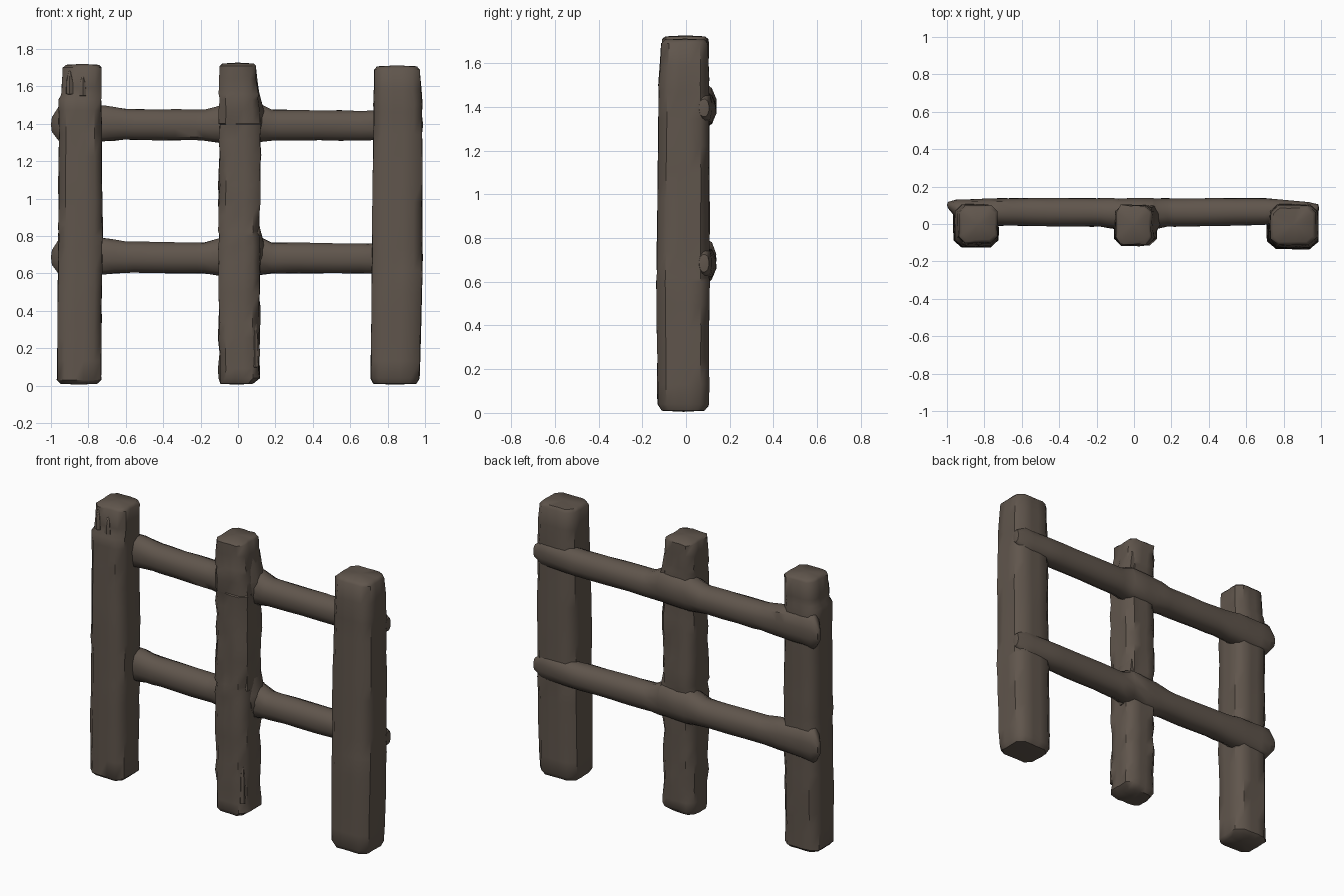
import bpy, bmesh, math, random
from mathutils import Vector

cube = bpy.data.objects.get("Cube")
if cube:
    bpy.data.objects.remove(cube, do_unlink=True)

random.seed(7)

wood = bpy.data.materials.new("weathered_brown_wood")
wood.use_nodes = True
COLOUR = (0.117, 0.092, 0.073, 1)
wood.diffuse_color = COLOUR
bsdf = wood.node_tree.nodes["Principled BSDF"]
bsdf.inputs["Base Color"].default_value = COLOUR
bsdf.inputs["Roughness"].default_value = 0.9


def smooth_mix(stations, t):
    """Interpolate (position, lo_a, hi_a, lo_b, hi_b) stations at t."""
    for s, e in zip(stations, stations[1:]):
        if t <= e[0]:
            f = (t - s[0]) / (e[0] - s[0])
            return [u + (v - u) * f for u, v in zip(s[1:], e[1:])]
    return stations[-1][1:]


def hewn_beam(name, stations, axis, step, sides, power, rough):
    """Loft a roughly hewn timber through rectangular bounds along an axis."""
    bm = bmesh.new()
    start, end = stations[0][0], stations[-1][0]
    count = round((end - start) / step)
    cuts = {start + (end - start) * i / count for i in range(count + 1)}
    cuts = sorted(cuts | {s[0] for s in stations})
    cuts = [c for i, c in enumerate(cuts) if i == 0 or c - cuts[i - 1] > 0.004]
    rings = []
    for t in cuts:
        a0, a1, b0, b1 = smooth_mix(stations, t)
        ring = []
        for k in range(sides):
            ang = math.tau * (k + 0.5) / sides
            c, s = math.cos(ang), math.sin(ang)
            r = (abs(c) ** power + abs(s) ** power) ** (-1 / power)
            r *= 1 + random.uniform(-rough, rough)
            a = (a0 + a1) / 2 + (a1 - a0) / 2 * r * c
            b = (b0 + b1) / 2 + (b1 - b0) / 2 * r * s
            ring.append(bm.verts.new((a, b, t) if axis == "z" else (t, a, b)))
        rings.append(ring)
    for low, high in zip(rings, rings[1:]):
        for k in range(sides):
            n = (k + 1) % sides
            bm.faces.new((low[k], low[n], high[n], high[k]))
    # Slightly domed end caps
    for ring, out in ((rings[0], -0.005), (rings[-1], 0.005)):
        centre = sum((v.co for v in ring), Vector()) / sides
        centre[2 if axis == "z" else 0] += out
        tip = bm.verts.new(centre)
        for k in range(sides):
            bm.faces.new((ring[k], ring[(k + 1) % sides], tip))
    bmesh.ops.recalc_face_normals(bm, faces=bm.faces)
    mesh = bpy.data.meshes.new(name)
    bm.to_mesh(mesh)
    bm.free()
    mesh.materials.append(wood)
    obj = bpy.data.objects.new(name, mesh)
    bpy.context.collection.objects.link(obj)
    bpy.ops.object.select_all(action="DESELECT")
    obj.select_set(True)
    bpy.context.view_layer.objects.active = obj
    bpy.ops.object.shade_smooth_by_angle(angle=math.radians(45))
    return obj


# Posts: height, then x and y bounds
hewn_beam("right_post", [
    (0.01, -0.95, -0.75, -0.10, 0.08), (0.03, -0.968, -0.732, -0.12, 0.10),
    (0.8, -0.96, -0.725, -0.125, 0.108), (1.53, -0.957, -0.73, -0.12, 0.105),
    (1.555, -0.945, -0.73, -0.105, 0.10), (1.70, -0.937, -0.73, -0.10, 0.10),
    (1.715, -0.92, -0.745, -0.085, 0.085)], "z", 0.12, 16, 7, 0.025)
hewn_beam("middle_post", [
    (0.01, -0.09, 0.08, -0.09, 0.07), (0.04, -0.102, 0.115, -0.11, 0.095),
    (0.8, -0.102, 0.115, -0.112, 0.10), (1.40, -0.10, 0.12, -0.112, 0.10),
    (1.53, -0.10, 0.112, -0.115, 0.10), (1.71, -0.10, 0.092, -0.105, 0.10),
    (1.722, -0.085, 0.08, -0.09, 0.085)], "z", 0.08, 16, 6, 0.055)
hewn_beam("left_post", [
    (0.01, 0.725, 0.955, -0.11, 0.085), (0.04, 0.71, 0.97, -0.13, 0.105),
    (0.6, 0.715, 0.985, -0.135, 0.108), (1.5, 0.725, 0.985, -0.125, 0.105),
    (1.69, 0.73, 0.972, -0.113, 0.10), (1.707, 0.745, 0.955, -0.095, 0.085)],
    "z", 0.12, 16, 7, 0.02)

# Rails: length, then y and z bounds, flared where they meet the posts
for name, z in (("upper_rail", 1.395), ("lower_rail", 0.685)):
    hewn_beam(name, [
        (-0.995, 0.085, 0.118, z - 0.04, z + 0.04),
        (-0.95, 0.03, 0.13, z - 0.10, z + 0.11),
        (-0.72, -0.01, 0.138, z - 0.09, z + 0.105),
        (-0.6, -0.01, 0.138, z - 0.082, z + 0.085),
        (-0.18, -0.015, 0.138, z - 0.085, z + 0.08),
        (-0.08, -0.03, 0.138, z - 0.10, z + 0.11),
        (0.10, -0.03, 0.138, z - 0.095, z + 0.12),
        (0.18, -0.015, 0.138, z - 0.085, z + 0.08),
        (0.70, -0.005, 0.138, z - 0.085, z + 0.075),
        (0.93, 0.03, 0.118, z - 0.08, z + 0.08),
        (0.985, 0.06, 0.105, z - 0.04, z + 0.04)],
        "x", 0.11, 12, 2.5, 0.03)

# Wedge-like fillets where the rails run into the middle post
for name, z in (("upper_fillet", 1.47), ("lower_fillet", 0.76)):
    hewn_beam(name, [
        (z - 0.17, 0.07, 0.115, -0.02, 0.08), (z - 0.06, 0.05, 0.15, -0.04, 0.10),
        (z, 0.05, 0.14, -0.05, 0.10), (z + 0.15, 0.06, 0.10, -0.04, 0.09)],
        "z", 0.08, 8, 3, 0.03)

# Raised splinters of bark on the posts: x, y, base height, length
splinters = [(-0.9, -0.105, 1.56, 0.12), (-0.83, -0.105, 1.55, 0.1),
             (0.09, -0.09, 0.1, 0.25), (0.1, -0.07, 0.8, 0.15)]
for i, (x, y, z, length) in enumerate(splinters):
    hewn_beam(f"bark_splinter_{i + 1}", [
        (z, x - 0.022, x + 0.022, y - 0.012, y + 0.02),
        (z + length * 0.6, x - 0.018, x + 0.018, y - 0.01, y + 0.02),
        (z + length, x - 0.006, x + 0.006, y, y + 0.015)],
        "z", 0.05, 6, 2, 0.08)
